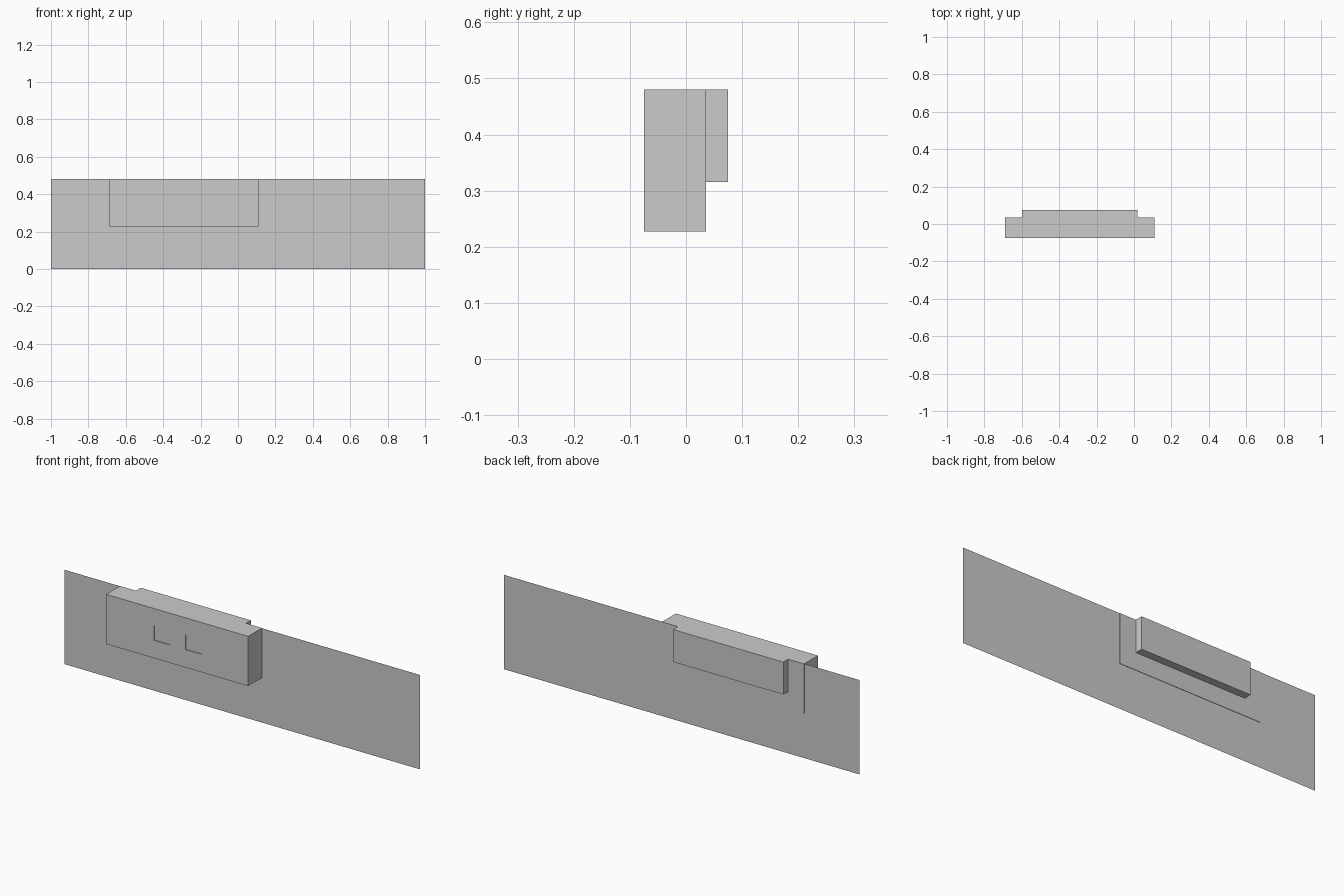
import bpy, bmesh

if "Cube" in bpy.data.objects:
    bpy.data.objects.remove(bpy.data.objects["Cube"])

X0, X1, Z0, TOP = -0.69, 0.11, 0.227, 0.48
FRONT, WALL, BACK = -0.075, 0.036, 0.075


def mesh_object(name, bm):
    mesh = bpy.data.meshes.new(name)
    bm.to_mesh(mesh)
    bm.free()
    obj = bpy.data.objects.new(name, mesh)
    bpy.context.collection.objects.link(obj)
    return obj


def box(name, lo, hi):
    bm = bmesh.new()
    bmesh.ops.create_cube(bm, size=1)
    for v in bm.verts:
        v.co = [(a + b) / 2 + c * (b - a) for a, b, c in zip(lo, hi, v.co)]
    return mesh_object(name, bm)


# Thin wall sheet with a notch that the housing sits in
bm = bmesh.new()
xs, zs = (-1, X0, X1, 1), (0, Z0, TOP)
grid = [[bm.verts.new((x, WALL - 0.002, z)) for x in xs] for z in zs]
for j in range(2):
    for i in range(3):
        if (i, j) != (1, 1):
            bm.faces.new((grid[j][i], grid[j][i + 1],
                          grid[j + 1][i + 1], grid[j + 1][i]))
mesh_object("wall_sheet", bm)

# Front housing and the narrower block behind the wall
housing = box("front_housing", (X0, FRONT, Z0), (X1, WALL, TOP))
box("back_block", (-0.60, WALL, 0.315), (0.02, BACK, TOP))

# Two shallow square recesses in the housing front
for i, x in enumerate((-0.374, -0.198)):
    cutter = box(f"recess_cutter_{i + 1}", (x - 0.045, FRONT - 0.05, 0.318),
                 (x + 0.045, FRONT + 0.004, 0.393))
    cutter.hide_render = True
    cutter.hide_set(True)
    mod = housing.modifiers.new(f"recess_{i + 1}", 'BOOLEAN')
    mod.operation = 'DIFFERENCE'
    mod.solver = 'EXACT'
    mod.object = cutter
